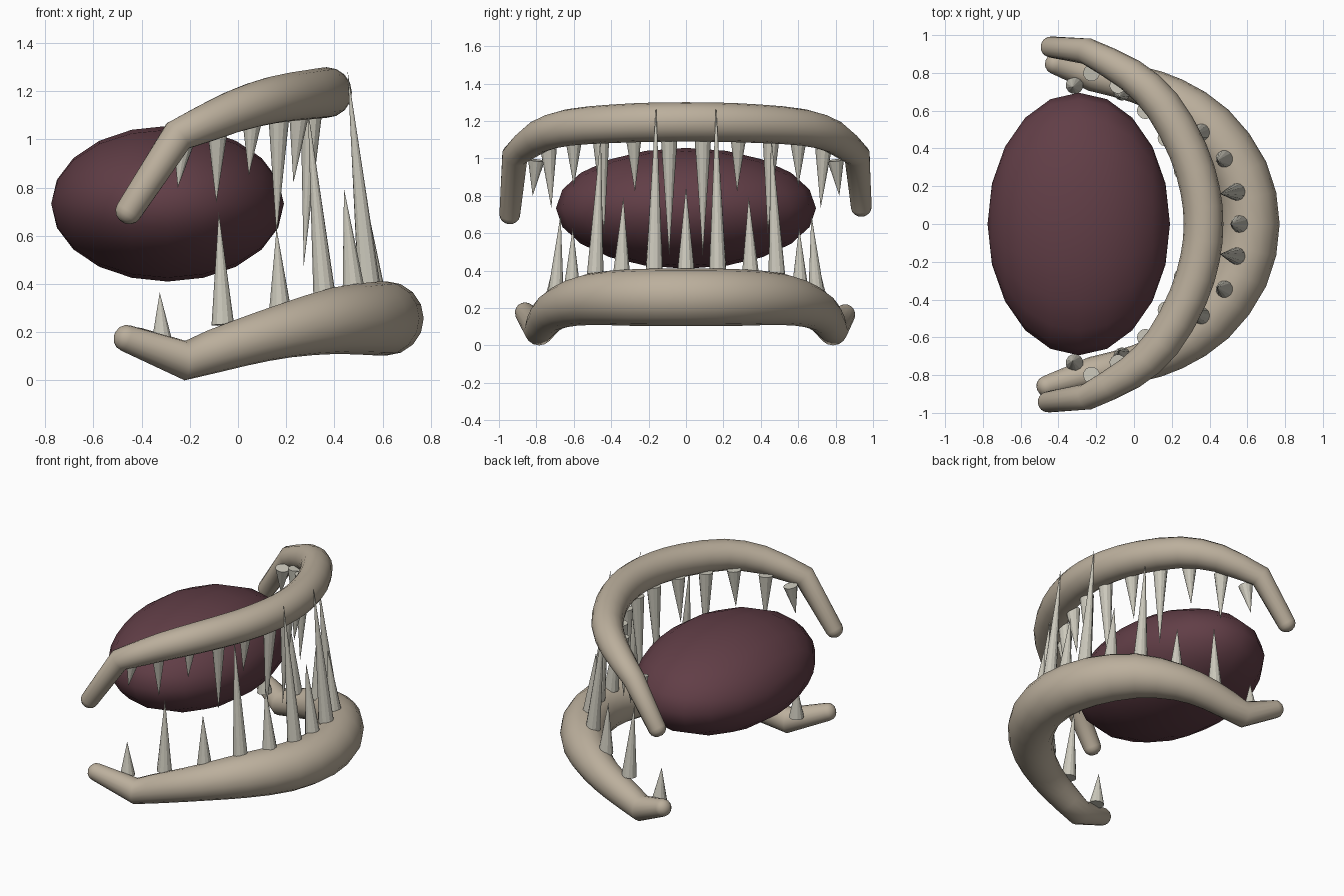
import bpy
import bmesh
from math import radians, sin, cos, pi
from mathutils import Vector, Matrix

cube = bpy.data.objects.get("Cube")
if cube:
    bpy.data.objects.remove(cube)


def material(name, rgb):
    m = bpy.data.materials.new(name)
    m.use_nodes = True
    m.diffuse_color = (*rgb, 1)
    m.node_tree.nodes["Principled BSDF"].inputs["Base Color"].default_value = (*rgb, 1)
    return m


BONE = material("bone", (0.50, 0.43, 0.335))
IVORY = material("ivory", (0.60, 0.58, 0.50))
PLUM = material("dark plum", (0.12, 0.048, 0.062))


def finish(bm, name, mat, smooth):
    bmesh.ops.recalc_face_normals(bm, faces=bm.faces)
    mesh = bpy.data.meshes.new(name)
    bm.to_mesh(mesh)
    bm.free()
    mesh.materials.append(mat)
    for p in mesh.polygons:
        p.use_smooth = smooth
    obj = bpy.data.objects.new(name, mesh)
    bpy.context.collection.objects.link(obj)
    return obj


def catmull(a, b, c, d, t):
    return 0.5 * (2 * b + (c - a) * t + (2 * a - 5 * b + 4 * c - d) * t ** 2
                  + (3 * b - a - 3 * c + d) * t ** 3)


def jaw(name, left_tip, right_tip, half, sides=16):
    """Tapered tube along an arc mirrored in y, with bent, rounded ends."""
    arc = [Vector(p) for p in half]
    arc += [Vector((p[0], -p[1], p[2], p[3])) for p in half[-2::-1]]
    ext = [2 * arc[0] - arc[1]] + arc + [2 * arc[-1] - arc[-2]]
    path = [catmull(*ext[i:i + 4], t) for i in range(len(arc) - 1) for t in (0, 0.5)]
    path.append(arc[-1])

    # rounded ends
    def cap(tip, corner):
        tip = Vector(tip)
        out = (tip.xyz - corner.xyz).normalized()
        r = tip.w
        rings = []
        for a in (75, 50, 25, 0):
            p = tip.xyz + out * r * 0.9 * sin(radians(a))
            rings.append(Vector((*p, r * cos(radians(a)))))
        return rings

    path = cap(left_tip, path[0]) + path + cap(right_tip, path[-1])[::-1]

    bm = bmesh.new()
    rings = []
    for i, p in enumerate(path):
        before = (p - path[i - 1]).xyz.normalized() if i else Vector()
        after = (path[i + 1] - p).xyz.normalized() if i < len(path) - 1 else Vector()
        tangent = (before + after).normalized()
        side = tangent.cross(Vector((0, 0, 1))).normalized()
        up = side.cross(tangent)
        rings.append([bm.verts.new(p.xyz + p.w * (side * cos(a) + up * sin(a)))
                      for a in (2 * pi * k / sides for k in range(sides))])
    for r, s in zip(rings, rings[1:]):
        for k in range(sides):
            n = (k + 1) % sides
            bm.faces.new((r[k], r[n], s[n], s[k]))
    bm.faces.new(rings[0])
    bm.faces.new(rings[-1])
    return finish(bm, name, BONE, True)


def tooth(name, base, tip, radius, sides=12):
    """Faceted spike from base to tip."""
    base, tip = Vector(base), Vector(tip)
    axis = tip - base
    rot = axis.to_track_quat('Z', 'Y').to_matrix().to_4x4()
    bm = bmesh.new()
    bmesh.ops.create_cone(bm, cap_ends=True, segments=sides, radius1=radius, radius2=0,
                          depth=axis.length,
                          matrix=Matrix.Translation((base + tip) / 2) @ rot)
    finish(bm, name, IVORY, False)


def tooth_row(name, row, radius):
    for i, (base, tip) in enumerate(row, 1):
        for label, s in (("left", 1), ("right", -1)):
            if base[1] == 0:
                if s == 1:
                    tooth(f"{name}_middle", base, tip, radius)
                continue
            flip = Vector((1, s, 1))
            tooth(f"{name}_{label}_{i}", Vector(base) * flip, Vector(tip) * flip, radius)


# Jaws: x, y, z, radius
jaw("upper_jaw", (-0.44, 0.937, 0.74, 0.056), (-0.455, -0.942, 0.70, 0.056), [
    (-0.25, 0.915, 1.015, 0.07),
    (-0.02, 0.79, 1.115, 0.088),
    (0.15, 0.63, 1.165, 0.098),
    (0.285, 0.39, 1.185, 0.103),
    (0.35, 0.18, 1.193, 0.105),
    (0.368, 0, 1.195, 0.105)])
jaw("lower_jaw", (-0.42, 0.85, 0.165, 0.056), (-0.465, -0.86, 0.175, 0.056), [
    (-0.22, 0.785, 0.082, 0.082),
    (0.01, 0.74, 0.155, 0.098),
    (0.2, 0.665, 0.207, 0.114),
    (0.4, 0.51, 0.247, 0.138),
    (0.56, 0.27, 0.256, 0.152),
    (0.617, 0, 0.257, 0.154)])

# Teeth: base point and tip point of the left half
tooth_row("upper_tooth", [
    ((-0.225, 0.80, 0.99), (-0.25, 0.82, 0.80)),
    ((-0.085, 0.735, 1.05), (-0.09, 0.72, 0.735)),
    ((0.06, 0.60, 1.10), (0.045, 0.60, 0.85)),
    ((0.17, 0.455, 1.11), (0.16, 0.437, 0.60)),
    ((0.255, 0.28, 1.12), (0.23, 0.273, 0.82)),
    ((0.305, 0.09, 1.12), (0.273, 0.09, 0.475))], 0.045)
tooth_row("lower_tooth", [
    ((-0.315, 0.735, 0.15), (-0.325, 0.725, 0.365)),
    ((-0.063, 0.70, 0.23), (-0.08, 0.67, 0.70)),
    ((0.175, 0.61, 0.29), (0.16, 0.605, 0.63)),
    ((0.36, 0.487, 0.34), (0.29, 0.455, 1.13)),
    ((0.48, 0.345, 0.38), (0.44, 0.335, 0.795)),
    ((0.545, 0.17, 0.385), (0.455, 0.16, 1.285)),
    ((0.56, 0, 0.385), (0.51, 0, 0.85))], 0.047)

# Dark oval body between the jaws, poles along x
bm = bmesh.new()
bmesh.ops.create_uvsphere(
    bm, u_segments=20, v_segments=10, radius=1,
    matrix=Matrix.Translation((-0.2925, 0, 0.733))
    @ Matrix.Diagonal((0.483, 0.695, 0.323, 1))
    @ Matrix.Rotation(radians(90), 4, 'Y'))
finish(bm, "oval_body", PLUM, True)
